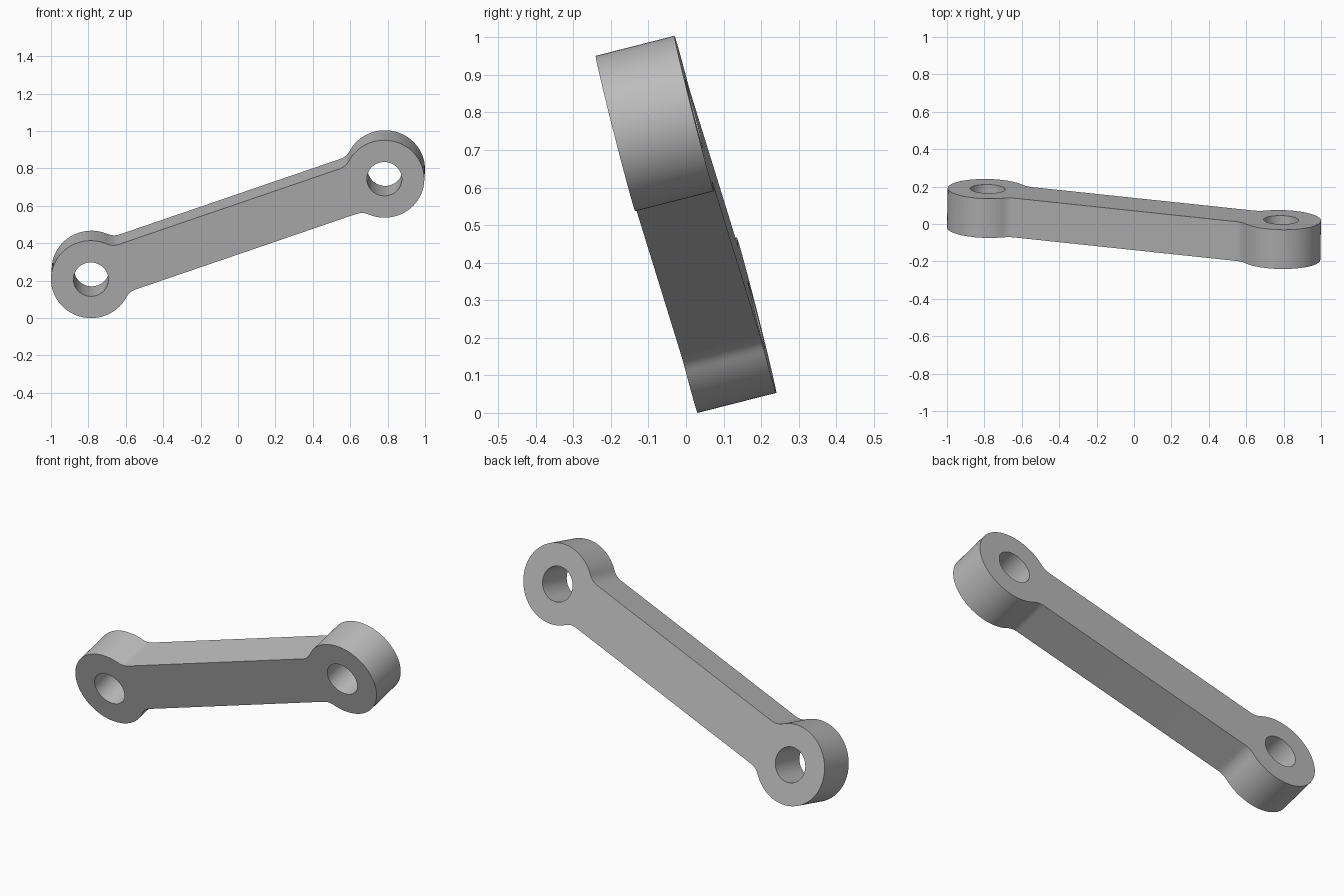
import bpy, bmesh
from math import sin, cos, pi, atan2, sqrt
from mathutils import Vector, Matrix

cube = bpy.data.objects.get("Cube")
if cube:
    bpy.data.objects.remove(cube, do_unlink=True)

# Link dimensions
HALF = 0.8333       # centre of link to centre of each eye
EYE_R = 0.2135
HOLE_R = 0.0935
BAR = 0.132         # half width of the bar
FILLET = 0.09
THICK = 0.2164


def arc(cx, cy, r, start, end, steps):
    angles = [start + (end - start) * i / steps for i in range(steps + 1)]
    return [(cx + r * cos(t), cy + r * sin(t)) for t in angles]


# Quarter outline: eye arc, then the fillet running into the bar
rise = BAR + FILLET
run = sqrt((EYE_R + FILLET) ** 2 - rise ** 2)
phi = atan2(rise, run)
quarter = arc(HALF, 0, EYE_R, 0, pi - phi, 32)
quarter += arc(HALF - run, rise, FILLET, -phi, -pi / 2, 10)[1:]

# Mirror the quarter into the full outline, and add the two holes
upper = quarter + [(-x, y) for x, y in reversed(quarter)]
outline = upper + [(x, -y) for x, y in reversed(upper[1:-1])]
holes = [arc(s * HALF, 0, HOLE_R, 0, 2 * pi, 48)[:-1] for s in (1, -1)]

bm = bmesh.new()
for loop in [outline] + holes:
    verts = [bm.verts.new((x, y, -THICK / 2)) for x, y in loop]
    for a, b in zip(verts, verts[1:] + verts[:1]):
        bm.edges.new((a, b))
bmesh.ops.triangle_fill(bm, use_beauty=True, edges=bm.edges[:], normal=(0, 0, 1))

# Thicken the flat outline into a solid
result = bmesh.ops.extrude_face_region(bm, geom=bm.faces[:], use_keep_orig=True)
top = [g for g in result["geom"] if isinstance(g, bmesh.types.BMVert)]
bmesh.ops.translate(bm, verts=top, vec=(0, 0, THICK))
bmesh.ops.recalc_face_normals(bm, faces=bm.faces[:])

# Tilt the link into place
along = Vector((1.569, -0.166, 0.537)).normalized()
normal = Vector((0, 0.97, 0.24))
normal = (normal - along * normal.dot(along)).normalized()
across = normal.cross(along)
bm.transform(Matrix((along, across, normal)).transposed().to_4x4())
bm.transform(Matrix.Translation((0, 0, -min(v.co.z for v in bm.verts))))

mesh = bpy.data.meshes.new("connecting_link")
bm.to_mesh(mesh)
bm.free()
link = bpy.data.objects.new("connecting_link", mesh)
bpy.context.collection.objects.link(link)

# Plain grey
grey = bpy.data.materials.new("grey")
grey.use_nodes = True
colour = (0.5, 0.5, 0.5, 1)
grey.diffuse_color = colour
grey.node_tree.nodes["Principled BSDF"].inputs["Base Color"].default_value = colour
mesh.materials.append(grey)

# Smooth the round walls, keep the rims sharp
bpy.ops.object.select_all(action='DESELECT')
link.select_set(True)
bpy.context.view_layer.objects.active = link
bpy.ops.object.shade_smooth_by_angle(angle=pi / 6)
